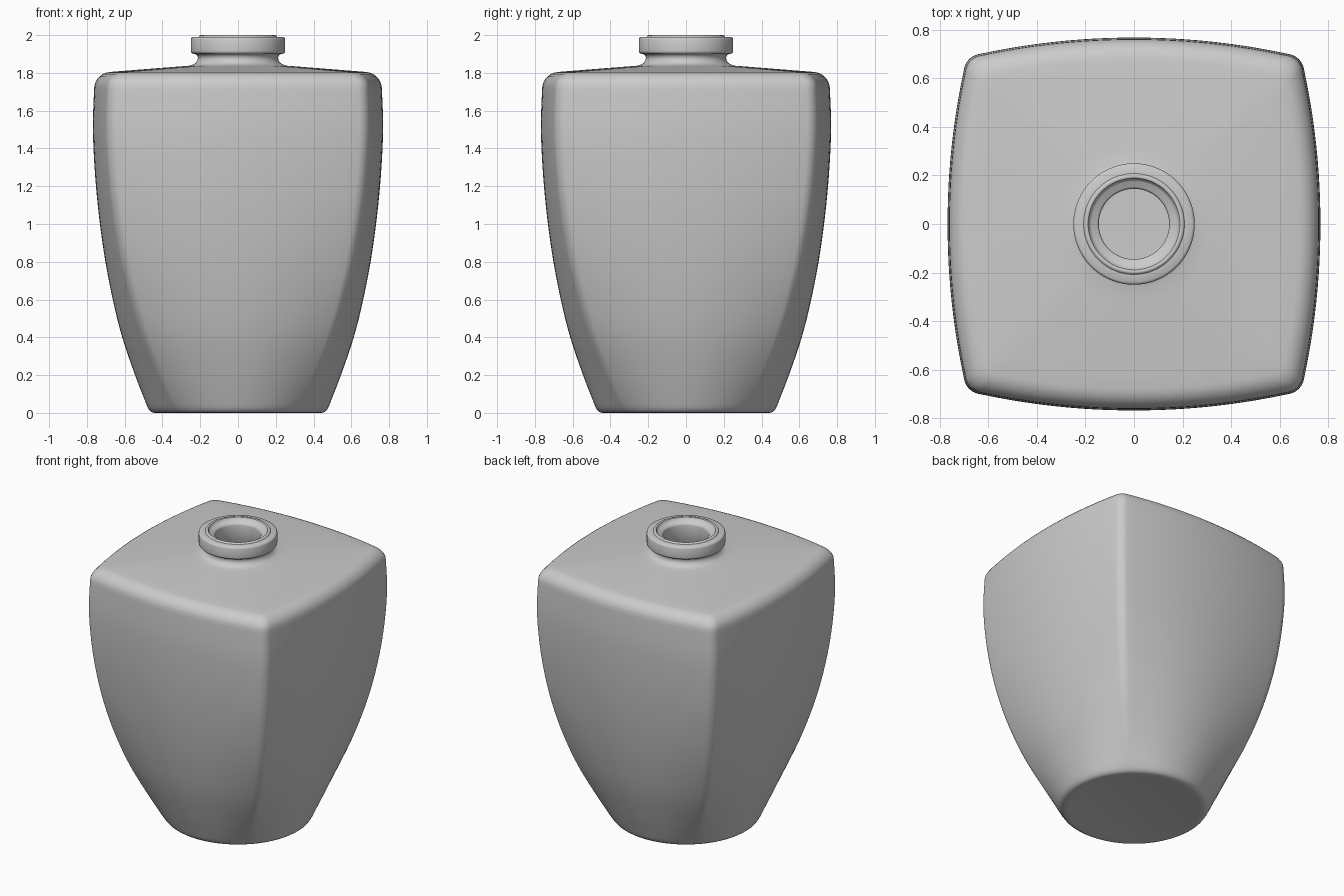
import bpy, bmesh, math
from mathutils import Vector

if "Cube" in bpy.data.objects:
    bpy.data.objects.remove(bpy.data.objects["Cube"])

# Plan shape: bulged square with rounded corners, half width 0.77
HALF, ARC_R, FILLET = 0.77, 3.05, 0.075
off = ARC_R - HALF
c = (-off + math.sqrt(2 * (ARC_R - FILLET) ** 2 - off ** 2)) / 2
a = math.atan2(c, c + off)

quarter = []
for i in range(24):
    ang = -a + 2 * a * i / 24
    quarter.append(Vector((ARC_R * math.cos(ang) - off, ARC_R * math.sin(ang))))
for i in range(10):
    ang = a + (math.pi / 2 - 2 * a) * i / 10
    quarter.append(Vector((c + FILLET * math.cos(ang), c + FILLET * math.sin(ang))))
plan = []
for q in range(4):
    co, si = round(math.cos(q * math.pi / 2)), round(math.sin(q * math.pi / 2))
    plan += [Vector((p.x * co - p.y * si, p.x * si + p.y * co)) / HALF for p in quarter]


def ring(bm, r, z, t):
    """Section blending from circle (t=0) to bulged square (t=1)."""
    return [bm.verts.new((*(r * p.normalized().lerp(p, t)), z)) for p in plan]


def squareness(z):
    return 1 - (1 - min(z / 1.75, 1)) ** 3


def catmull(pts, steps):
    pts = [Vector(p) for p in pts]
    ext = [2 * pts[0] - pts[1]] + pts + [2 * pts[-1] - pts[-2]]
    out = []
    for i in range(len(pts) - 1):
        p0, p1, p2, p3 = ext[i:i + 4]
        for k in range(steps):
            u = k / steps
            out.append(0.5 * (2 * p1 + (p2 - p0) * u + (2 * p0 - 5 * p1 + 4 * p2 - p3) * u * u
                              + (3 * p1 - p0 - 3 * p2 + p3) * u ** 3))
    return out + [pts[-1]]


# Side wall profile at the middle of a face
wall = catmull([(0.487, 0.05), (0.545, 0.2), (0.613, 0.4), (0.663, 0.6), (0.702, 0.8),
                (0.731, 1.0), (0.752, 1.2), (0.765, 1.4), (0.768, 1.55), (0.762, 1.71)], 4)

# Base: shallow hollow and rounded foot
rows = [(0.15, 0.022, 0), (0.3, 0.014, 0), (0.41, 0.003, 0), (0.44, 0.0, 0),
        (0.455, 0.003, 0), (0.468, 0.012, 0.01), (0.478, 0.028, 0.03)]
rows += [(p.x, p.y, squareness(p.y)) for p in wall]
# Rounded upper rim
for i in range(1, 8):
    ang = math.pi / 2 * i / 7 * 0.95
    rows.append((0.672 + 0.09 * math.cos(ang), 1.715 + 0.09 * math.sin(ang), 1))
# Shoulder turning from square to round
r0, r1 = rows[-1][0], 0.26
for i in range(1, 9):
    u = i / 8
    r = r0 + (r1 - r0) * u
    rows.append((r, 1.805 + 0.033 * u, (1 - u) * r0 / r))
# Neck, lip and mouth
neck = [(0.24, 1.843), (0.225, 1.852), (0.215, 1.866), (0.212, 1.88), (0.217, 1.893), (0.228, 1.9),
        (0.243, 1.903), (0.249, 1.909), (0.25, 1.916), (0.25, 1.977), (0.247, 1.985), (0.24, 1.989),
        (0.208, 1.991), (0.203, 1.998), (0.196, 2.0), (0.189, 1.997), (0.183, 1.985),
        (0.175, 1.977), (0.153, 1.974), (0.147, 1.968), (0.145, 1.96), (0.145, 1.83)]
rows += [(r, z, 0) for r, z in neck]
# Hollow inside
rows += [(0.17, 1.80, 0), (0.4, 1.775, 0.55), (0.64, 1.755, 1), (0.69, 1.70, 1)]
rows += [(p.x - 0.06, p.y, squareness(p.y)) for p in reversed(wall[4::4]) if p.y < 1.65]
rows += [(0.42, 0.09, 0), (0.3, 0.07, 0), (0.1, 0.07, 0)]

bm = bmesh.new()
rings = [ring(bm, *row) for row in rows]
n = len(plan)
for lo, hi in zip(rings, rings[1:]):
    for i in range(n):
        j = (i + 1) % n
        bm.faces.new((lo[i], lo[j], hi[j], hi[i]))
bm.faces.new(rings[0][::-1])
bm.faces.new(rings[-1])
mesh = bpy.data.meshes.new("bottle")
bm.to_mesh(mesh)
bm.free()

bottle = bpy.data.objects.new("bottle", mesh)
bpy.context.collection.objects.link(bottle)
bpy.context.view_layer.objects.active = bottle
bottle.select_set(True)
bpy.ops.object.shade_smooth_by_angle(angle=math.radians(40))
